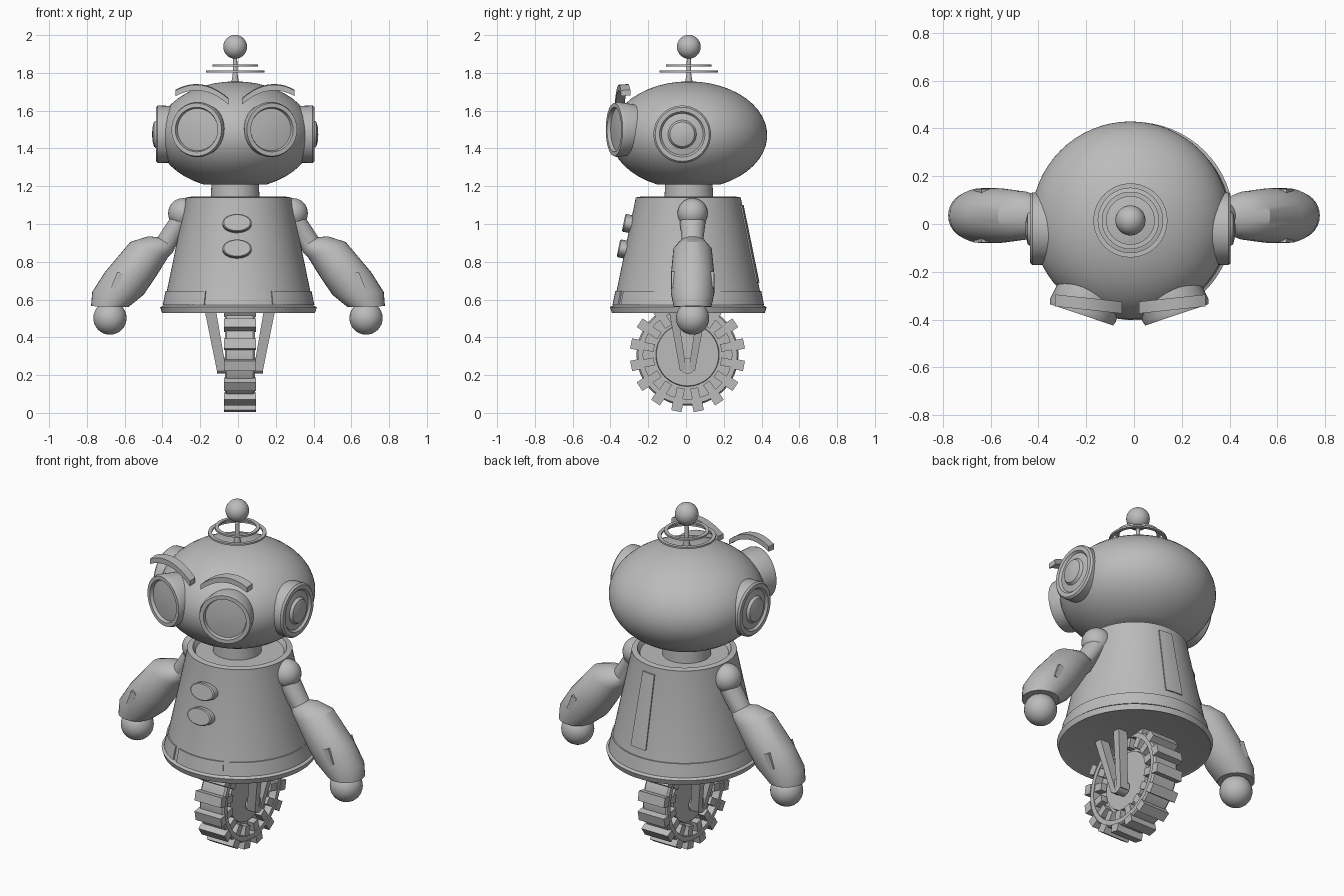
import bpy, bmesh, math
from mathutils import Vector, Matrix

old = bpy.data.objects.get("Cube")
if old:
    bpy.data.objects.remove(old, do_unlink=True)

grey = bpy.data.materials.new("plain_grey")
grey.use_nodes = True
GREY = (0.5, 0.5, 0.5, 1)
grey.diffuse_color = GREY
grey.node_tree.nodes["Principled BSDF"].inputs["Base Color"].default_value = GREY
parts = []


def finish(name, bm):
    bmesh.ops.remove_doubles(bm, verts=bm.verts, dist=1e-5)
    bmesh.ops.recalc_face_normals(bm, faces=bm.faces)
    mesh = bpy.data.meshes.new(name)
    bm.to_mesh(mesh)
    bm.free()
    mesh.materials.append(grey)
    ob = bpy.data.objects.new(name, mesh)
    bpy.context.collection.objects.link(ob)
    parts.append(ob)
    return ob


def loft(name, rings, closed=False):
    """Skin a list of equal rings; cap the ends unless closed."""
    bm = bmesh.new()
    loops = [[bm.verts.new(p) for p in ring] for ring in rings]
    n = len(loops[0])
    pairs = list(zip(loops, loops[1:]))
    if closed:
        pairs.append((loops[-1], loops[0]))
    else:
        bm.faces.new(loops[0])
        bm.faces.new(loops[-1])
    for a, b in pairs:
        for i in range(n):
            j = (i + 1) % n
            bm.faces.new((a[i], a[j], b[j], b[i]))
    return finish(name, bm)


def lathe(name, profile, loc=(0, 0, 0), axis=(0, 0, 1), seg=48, closed=False, squash=1):
    """Turn a (radius, height) profile about an axis through loc."""
    turn = Matrix.Identity(3)
    if axis != (0, 0, 1):
        turn = Vector(axis).to_track_quat('Z', 'Y').to_matrix()
    rings = []
    for r, h in profile:
        r = max(r, 1e-4)
        rings.append([Vector(loc) + turn @ Vector((r * math.cos(a), squash * r * math.sin(a), h))
                      for a in (math.tau * i / seg for i in range(seg))])
    return loft(name, rings, closed)


def ball(name, loc, r, seg=32):
    arc = [math.pi * (i / 16 - 0.5) for i in range(17)]
    return lathe(name, [(r * math.cos(a), r * math.sin(a)) for a in arc], loc, seg=seg)


def boxes(name, mats):
    bm = bmesh.new()
    for m in mats:
        bmesh.ops.create_cube(bm, size=1, matrix=m)
    return finish(name, bm)


# Body: tapered shell with a bottom flange and a shallow recessed top
BX, BY = 0.003, 0.012
lathe("body", [(0, 0.535), (0.39, 0.535), (0.405, 0.53), (0.415, 0.56), (0.395, 0.57),
               (0.28, 1.13), (0.28, 1.14), (0.25, 1.145), (0.235, 1.12), (0, 1.12)],
      (BX, BY, 0), seg=64)


def body_radius(z):
    return 0.395 - (z - 0.57) * 0.205


def body_panel(name, start, end, low, high, lift=0.007):
    """Thin curved plate on the body, angles in degrees from +x."""
    steps = max(2, round((end - start) / 5))
    rings = []
    for i in range(steps + 1):
        a = math.radians(start + (end - start) * i / steps)
        section = [(body_radius(z) + d, z) for z, d in
                   ((low, -0.02), (low, lift), (high, lift), (high, -0.02))]
        rings.append([(BX + r * math.cos(a), BY + r * math.sin(a), z) for r, z in section])
    loft(name, rings)


body_panel("front_skirt_panel", -112, -68, 0.57, 0.645)
body_panel("rear_skirt_panel", -63, 243, 0.57, 0.645)
body_panel("back_panel", 76, 92, 0.69, 1.1)

# Chest buttons
for name, z in (("upper_button", 1.0), ("lower_button", 0.865)):
    lathe(name, [(0, -0.03), (0.077, -0.03), (0.077, 0.03), (0.07, 0.036), (0, 0.036)],
          (-0.005, BY - body_radius(z), z), (0, -0.98, 0.2), squash=0.62)

# Neck and head
HX, HY, HZ = -0.015, 0.015, 1.47
lathe("neck", [(0, 1.11), (0.13, 1.11), (0.125, 1.23), (0, 1.23)], (HX, HY, 0))
low = math.asin(-0.26 / 0.285)
arc = [low + (math.pi / 2 - low) * i / 20 for i in range(21)]
lathe("head", [(0, -0.26)] + [(0.415 * math.cos(a), 0.285 * math.sin(a)) for a in arc],
      (HX, HY, HZ), seg=64)

# Antenna
lathe("antenna_rod", [(0, 1.73), (0.022, 1.74), (0.013, 1.79), (0.01, 1.9), (0, 1.9)],
      (HX, HY, 0), seg=16)
ball("antenna_ball", (HX, HY, 1.938), 0.063)
for name, r, z in (("lower_antenna_ring", 0.155, 1.808), ("upper_antenna_ring", 0.12, 1.84)):
    lathe(name, [(r, z - 0.005), (r, z + 0.005), (r - 0.02, z + 0.005), (r - 0.02, z - 0.005)],
          (HX, HY, 0), closed=True)

for s, side in ((-1, "right"), (1, "left")):
    # Ear dish with a domed centre
    lathe(side + "_ear", [(0, -0.1), (0.15, -0.1), (0.152, -0.01), (0.143, 0), (0.12, 0),
                          (0.11, -0.012), (0.075, -0.005), (0.065, 0.01), (0.035, 0.018), (0, 0.02)],
          (HX + s * 0.42, -0.02, 1.475), (s, 0, 0))

    # Goggle eye
    lathe(side + "_eye", [(0, -0.13), (0.13, -0.13), (0.146, -0.02), (0.14, 0), (0.118, 0),
                          (0.112, -0.018), (0.06, -0.012), (0, -0.01)],
          (HX - 0.005 + s * 0.2, -0.38, 1.5), (s * 0.32, -0.95, 0))

    # Eyebrow strip
    path = []
    for i in range(11):
        t = i / 10
        path.append((HX + s * (0.035 + 0.28 * t), -0.35 + 0.03 * t,
                     1.648 + 0.045 * t + 0.2 * t * (1 - t)))
    loft(side + "_eyebrow", [[(x, y + dy, z + dz) for dy, dz in
                              ((-0.025, -0.016), (0.025, -0.012), (0.025, 0.018), (-0.025, 0.014))]
                             for x, y, z in path])

    # Arm: shoulder, lofted sleeve given by outer and inner edge points, hand
    AY = 0.035
    ball(side + "_shoulder", (s * 0.29, AY, 1.057), 0.08)
    edges = [((0.36, 1.03), (0.26, 0.99), 0.068), ((0.425, 0.93), (0.335, 0.87), 0.055),
             ((0.475, 0.935), (0.345, 0.85), 0.075), ((0.57, 0.905), (0.37, 0.825), 0.102),
             ((0.705, 0.745), (0.435, 0.72), 0.115), ((0.772, 0.64), (0.50, 0.625), 0.115),
             ((0.778, 0.565), (0.58, 0.56), 0.1)]
    rings = []
    for (ox, oz), (ix, iz), ry in edges:
        ring = []
        for k in range(32):
            c, w = math.cos(math.tau * k / 32), math.sin(math.tau * k / 32)
            ring.append((s * ((ox + ix) / 2 + c * (ox - ix) / 2), AY + ry * w,
                         (oz + iz) / 2 + c * (oz - iz) / 2))
        rings.append(ring)
    loft(side + "_arm", rings)
    ball(side + "_hand", (s * 0.678, AY, 0.502), 0.088)
    boxes(side + "_arm_slots", [
        Matrix.Translation((s * 0.64, AY + f * 0.097, 0.70))
        @ Matrix.Rotation(math.radians(-22 * s), 4, 'Y') @ Matrix.Diagonal((0.033, 0.03, 0.09, 1))
        for f in (-1, 1)])

# Wheel: tyre, tread lugs, inner teeth and hub
WHEEL = Vector((0.01, 0.008, 0.308))
lathe("tyre", [(0.235, -0.08), (0.262, -0.08), (0.27, -0.07), (0.27, 0.07), (0.262, 0.08),
               (0.235, 0.08)], WHEEL, (1, 0, 0), closed=True)
lathe("hub", [(0, -0.05), (0.165, -0.05), (0.168, -0.035), (0.24, -0.035),
              (0.24, 0.035), (0.168, 0.035), (0.165, 0.05), (0, 0.05)], WHEEL, (1, 0, 0))


def spokes(name, count, radius, size):
    boxes(name, [Matrix.Translation(WHEEL) @ Matrix.Rotation(math.tau * (i + 0.5) / count, 4, 'X')
                 @ Matrix.Translation((0, 0, radius)) @ Matrix.Diagonal((*size, 1))
                 for i in range(count)])


spokes("tread_lugs", 16, 0.282, (0.17, 0.055, 0.045))
spokes("inner_teeth", 16, 0.21, (0.15, 0.042, 0.06))

# Fork: two tapering legs on each side meeting at the axle end
for s, side in ((-1, "right"), (1, "left")):
    for f, place in ((-1, "front"), (1, "rear")):
        rings = []
        for z, outer, depth, y0, y1 in ((0.55, 0.188, 0.06, 0.055, 0.1),
                                        (0.225, 0.122, 0.05, 0.005, 0.04)):
            rings.append([(WHEEL.x + s * x, WHEEL.y + f * y, z) for x, y in
                          ((outer, y0), (outer, y1), (outer - depth, y1), (outer - depth, y0))])
        loft(side + "_" + place + "_fork_leg", rings)
    lathe(side + "_axle_end", [(0, -0.06), (0.042, -0.06), (0.042, 0), (0, 0)],
          (WHEEL.x + s * 0.122, WHEEL.y, 0.25), (s, 0, 0), seg=24)

# Smooth shading with crisp edges
bpy.ops.object.select_all(action='DESELECT')
for ob in parts:
    ob.select_set(True)
bpy.context.view_layer.objects.active = parts[0]
bpy.ops.object.shade_smooth_by_angle(angle=math.radians(32))
